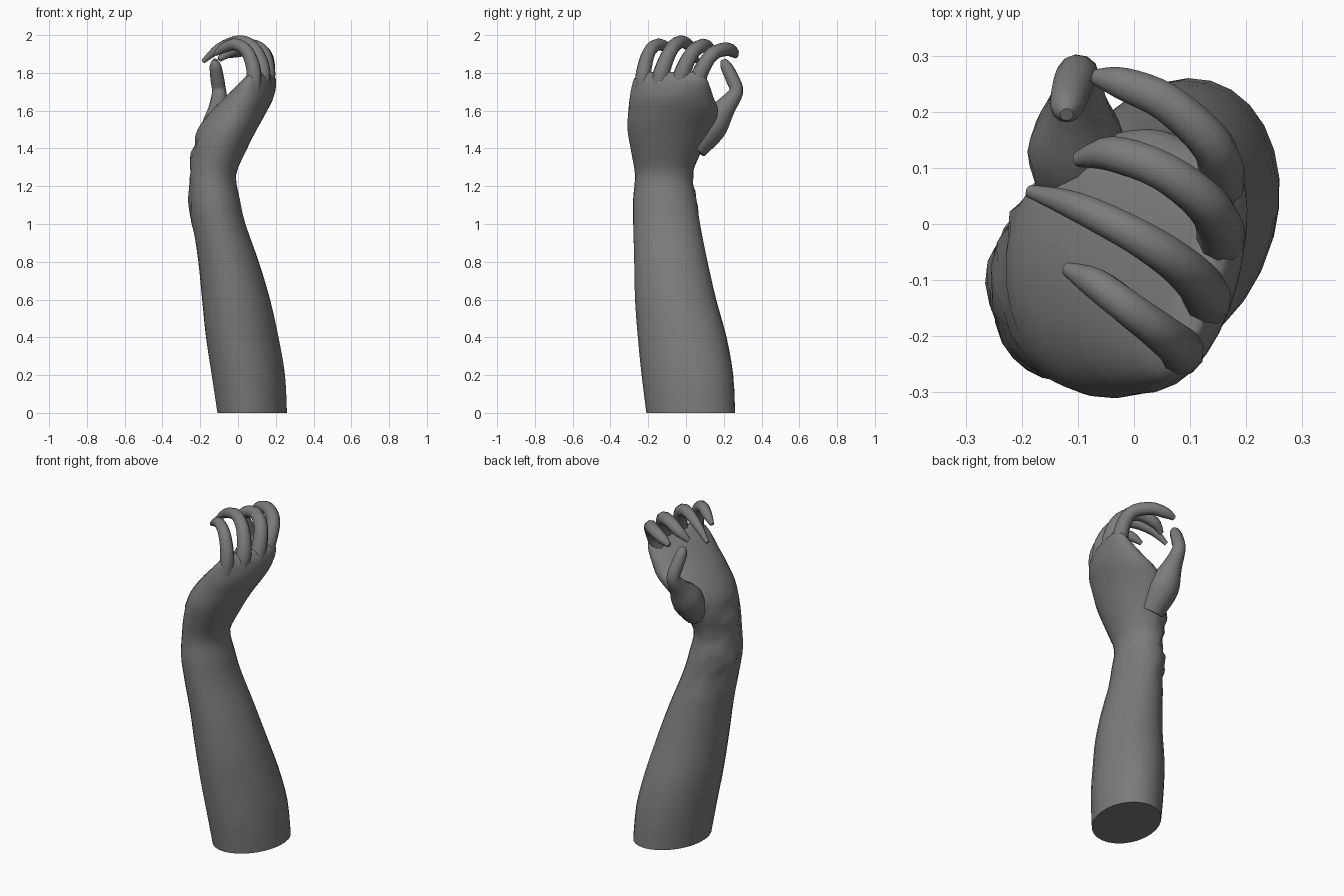
import bpy, math, random
from mathutils import Vector

if "Cube" in bpy.data.objects:
    bpy.data.objects.remove(bpy.data.objects["Cube"], do_unlink=True)
random.seed(4)

skin = bpy.data.materials.new("dark_grey_skin")
skin.use_nodes = True
skin.diffuse_color = (0.2, 0.2, 0.2, 1)
bsdf = skin.node_tree.nodes["Principled BSDF"]
bsdf.inputs["Base Color"].default_value = skin.diffuse_color
bsdf.inputs["Roughness"].default_value = 0.8


def smooth_path(rows, steps):
    """Catmull-Rom interpolation of rows of numbers."""
    rows = [Vector(r) for r in rows]
    out = []
    for i in range(len(rows) - 1):
        p0, p1 = rows[max(i - 1, 0)], rows[i]
        p2, p3 = rows[i + 1], rows[min(i + 2, len(rows) - 1)]
        for k in range(steps):
            t = k / steps
            out.append(p1 + 0.5 * t * (p2 - p0 + t * (2 * p0 - 5 * p1 + 4 * p2 - p3
                       + t * (3 * (p1 - p2) + p3 - p0))))
    return out + [rows[-1]]


def loft(name, rings):
    """Skin a list of equal rings and cap both ends."""
    n = len(rings[0])
    faces = [(r * n + i, r * n + (i + 1) % n, (r + 1) * n + (i + 1) % n, (r + 1) * n + i)
             for r in range(len(rings) - 1) for i in range(n)]
    faces += [tuple(reversed(range(n))), tuple(range((len(rings) - 1) * n, len(rings) * n))]
    mesh = bpy.data.meshes.new(name)
    mesh.from_pydata([p for ring in rings for p in ring], [], faces)
    mesh.materials.append(skin)
    obj = bpy.data.objects.new(name, mesh)
    bpy.context.collection.objects.link(obj)
    bpy.ops.object.select_all(action="DESELECT")
    obj.select_set(True)
    bpy.context.view_layer.objects.active = obj
    bpy.ops.object.shade_smooth_by_angle(angle=math.radians(50))
    return obj


def section(row, sides=28):
    """Tilted oval that fills the given x and y limits at one height."""
    z, x0, x1, y0, y1, tilt = row
    ex, ey, th = (x1 - x0) / 2, (y1 - y0) / 2, math.radians(tilt)
    diff = (ey * ey - ex * ex) / math.cos(2 * th)
    total = ex * ex + ey * ey
    a, b = math.sqrt((total + diff) / 2), math.sqrt(max(total - diff, 0.001) / 2)
    ring = []
    for i in range(sides):
        t = math.tau * i / sides
        u, v = b * math.cos(t), a * math.sin(t)
        # swollen veins on the inner wrist
        if 0.95 < z < 1.45 and math.cos(t - 2.7) > 0.45:
            k = 1 + random.uniform(-0.08, 0.06)
            u, v = u * k, v * k
        ring.append(((x0 + x1) / 2 + u * math.cos(th) + v * math.sin(th),
                     (y0 + y1) / 2 - u * math.sin(th) + v * math.cos(th), z))
    return ring


def digit(name, joints, sides=10):
    """Tapered finger through joints given as x, y, z, radius."""
    path = smooth_path(joints, 4)
    rings = []
    for i, p in enumerate(path):
        d = (path[min(i + 1, len(path) - 1)] - path[max(i - 1, 0)]).to_3d().normalized()
        side = d.cross(Vector((0.4, 0.9, 0))).normalized()
        up = side.cross(d)
        rings.append([p.to_3d() + p.w * (side * math.cos(math.tau * k / sides)
                      - up * math.sin(math.tau * k / sides)) for k in range(sides)][::-1])
    return loft(name, rings)


# Forearm, wrist and palm: height, x limits, y limits, tilt
arm_rows = [
    (0, -.11, .26, -.21, .26, 15),
    (.2, -.14, .25, -.235, .25, 15),
    (.4, -.17, .215, -.255, .215, 14),
    (.6, -.19, .17, -.27, .16, 12),
    (.8, -.21, .11, -.275, .115, 9),
    (1.0, -.24, .04, -.28, .075, 6),
    (1.13, -.26, .01, -.28, .055, 3),
    (1.26, -.255, -.01, -.27, .035, 0),
    (1.38, -.245, .04, -.29, .08, -4),
    (1.5, -.215, .1, -.31, .14, -4),
    (1.6, -.14, .155, -.305, .17, 4),
    (1.66, -.08, .185, -.3, .15, 10),
    (1.72, -.02, .2, -.29, .13, 15),
    (1.77, .03, .2, -.275, .11, 17),
    (1.805, .07, .18, -.24, .075, 17),
]
loft("forearm_and_palm", [section(r) for r in smooth_path(arm_rows, 3)])

# Thumb and its mound, curling back up
digit("thumb", [
    (-.09, .04, 1.4, .07), (-.1, .13, 1.52, .09), (-.1, .21, 1.62, .055),
    (-.1, .265, 1.7, .038), (-.11, .245, 1.77, .036),
    (-.12, .21, 1.84, .03), (-.12, .195, 1.87, .012)], 12)

# Curled fingers
digit("index_finger", [
    (.13, .04, 1.68, .05), (.155, .075, 1.8, .043), (.14, .14, 1.9, .038),
    (.06, .215, 1.925, .036), (-.02, .25, 1.91, .03), (-.07, .262, 1.89, .014)])
digit("middle_finger", [
    (.13, -.05, 1.68, .05), (.155, -.02, 1.8, .044), (.13, .035, 1.91, .039),
    (.05, .095, 1.945, .036), (-.04, .125, 1.915, .032), (-.1, .115, 1.87, .014)])
digit("ring_finger", [
    (.1, -.15, 1.68, .05), (.13, -.13, 1.8, .044), (.09, -.08, 1.92, .038),
    (.01, -.025, 1.965, .034), (-.1, .03, 1.93, .027), (-.185, .058, 1.86, .012)])
digit("little_finger", [
    (.07, -.23, 1.68, .045), (.085, -.225, 1.8, .04), (.05, -.195, 1.91, .035),
    (-.01, -.15, 1.95, .032), (-.07, -.105, 1.935, .028), (-.12, -.08, 1.9, .012)])
